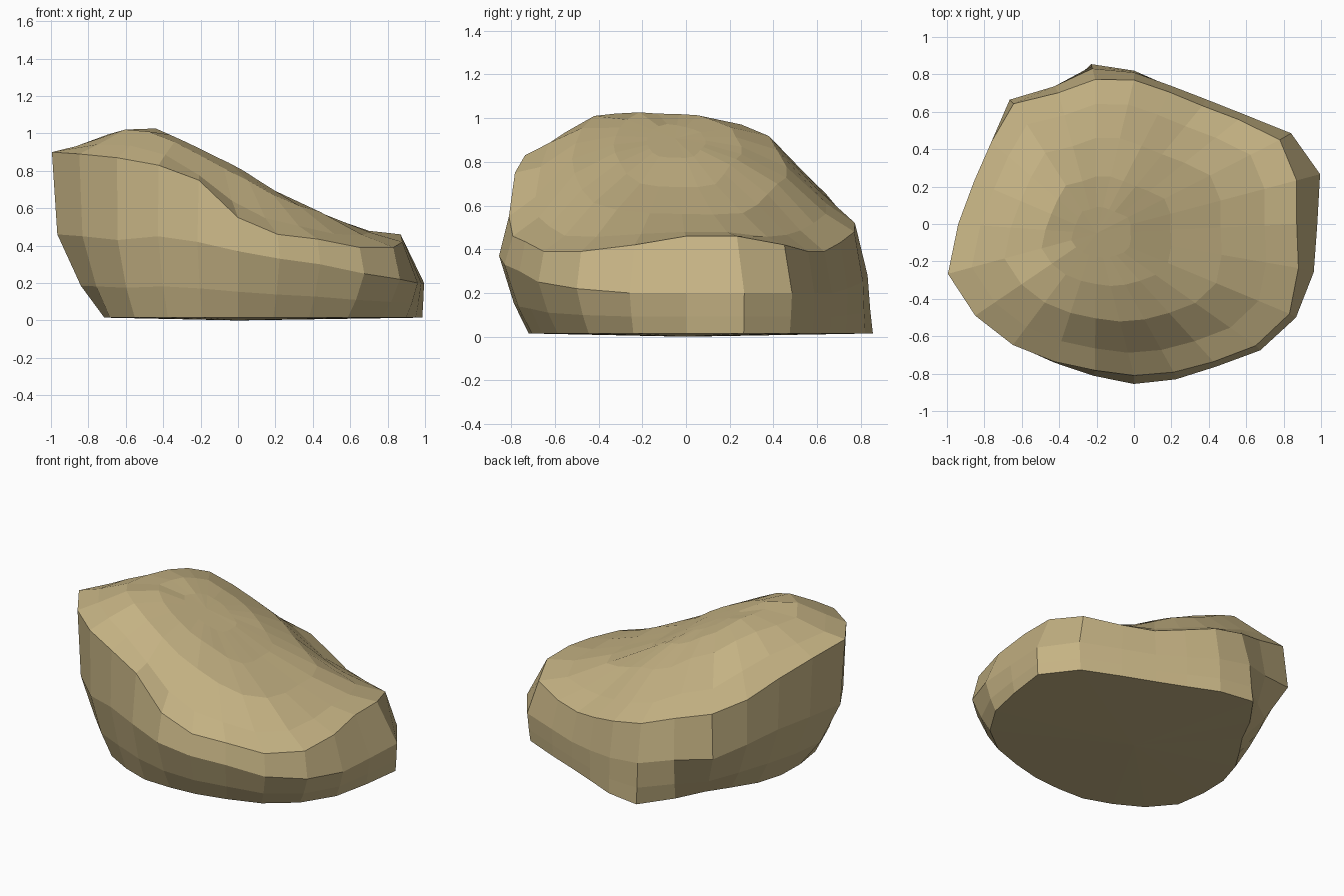
import bpy, bmesh, math

if "Cube" in bpy.data.objects:
    bpy.data.objects.remove(bpy.data.objects["Cube"])

N = 24  # columns around the rock, one every 15 degrees

# Radii per column, counter-clockwise from +x
base_r = [.95, 1.02, .95, .82, .76, .76, .82, .885, .75, .66, .65, .68,
          .71, .74, .79, .78, .75, .74, .72, .73, .76, .83, .89, .93]
belly_r = [.98, 1.03, .97, .83, .77, .765, .81, .86, .85, .94, .88, .87,
           .92, 1.00, .96, .91, .855, .84, .855, .86, .88, .955, 1.0, .995]
rim_r = [.87, .90, .90, .79, .73, .73, .77, .80, .81, .91, .88, .885,
         .94, 1.03, .98, .915, .85, .81, .81, .82, .85, .92, .96, .91]
# Heights per column of the belly and of the rim
belly_z = [.20, .20, .20, .20, .20, .22, .25, .28, .32, .36, .40, .44,
           .46, .46, .45, .43, .45, .42, .37, .33, .30, .25, .22, .20]
rim_z = [.46, .46, .42, .39, .39, .43, .48, .52, .58, .65, .70, .79,
         .86, .90, .89, .87, .83, .75, .55, .46, .435, .39, .39, .42]

# Crest profile along x, and how far the top drops off along y
crest = [(-1.05, .89), (-.8, .97), (-.62, 1.02), (-.44, 1.03), (-.29, .96),
         (0, .82), (.22, .68), (.44, .58), (.64, .51), (.86, .47), (1, .45)]
drop = [(-.85, .3), (-.78, .22), (-.62, .08), (-.5, .03), (-.32, 0), (0, .01),
        (.22, .04), (.42, .13), (.65, .31), (.78, .5), (.9, .6)]
back_share = [(-1, .9), (-.4, 1), (.1, .7), (.5, .45), (1, .2)]


def lerp_table(t, v):
    for (a, fa), (b, fb) in zip(t, t[1:]):
        if v <= b:
            return fa + (fb - fa) * max(0, v - a) / (b - a)
    return t[-1][1]


def top_height(x, y):
    k = lerp_table(back_share, x) if y > 0 else 1.1
    return lerp_table(crest, x) - k * lerp_table(drop, y)


def polar(r, i):
    a = math.tau * i / N
    return r * math.cos(a), r * math.sin(a)


bm = bmesh.new()
rings = []

# Side rings: base, low, belly, rim
base, low, belly, rim = [], [], [], []
for i in range(N):
    base.append((*polar(base_r[i], i), .015))
    low.append((*polar(base_r[i] * .5 + belly_r[i] * .5, i), .02 + .36 * belly_z[i]))
    belly.append((*polar(belly_r[i], i), belly_z[i]))
    rim.append((*polar(rim_r[i], i), rim_z[i]))
for pts in (base, low, belly, rim):
    rings.append([bm.verts.new(p) for p in pts])

# Top rings shrink toward the crest and follow the height function
cx, cy = -.2, -.05
for f, w in ((.84, .68), (.62, 1), (.37, 1), (.17, 1)):
    ring = []
    for x, y, z in rim:
        px, py = x * f + cx * (1 - f), y * f + cy * (1 - f)
        ring.append(bm.verts.new((px, py, w * top_height(px, py) + (1 - w) * z)))
    rings.append(ring)

# Skin the rings, then close the bottom and top
for lo, hi in zip(rings, rings[1:]):
    for i in range(N):
        j = (i + 1) % N
        bm.faces.new((lo[i], lo[j], hi[j], hi[i]))
bottom = bm.verts.new((0, 0, 0))
top = bm.verts.new((cx, cy, top_height(cx, cy)))
for i in range(N):
    j = (i + 1) % N
    bm.faces.new((rings[0][j], rings[0][i], bottom))
    bm.faces.new((rings[-1][i], rings[-1][j], top))
bmesh.ops.recalc_face_normals(bm, faces=bm.faces)

mesh = bpy.data.meshes.new("rock")
bm.to_mesh(mesh)
bm.free()
rock = bpy.data.objects.new("rock", mesh)
bpy.context.collection.objects.link(rock)

# Sandy stone colour
mat = bpy.data.materials.new("sandstone")
mat.diffuse_color = (.56, .45, .23, 1)
mat.use_nodes = True
mat.node_tree.nodes["Principled BSDF"].inputs["Base Color"].default_value = mat.diffuse_color
mesh.materials.append(mat)
